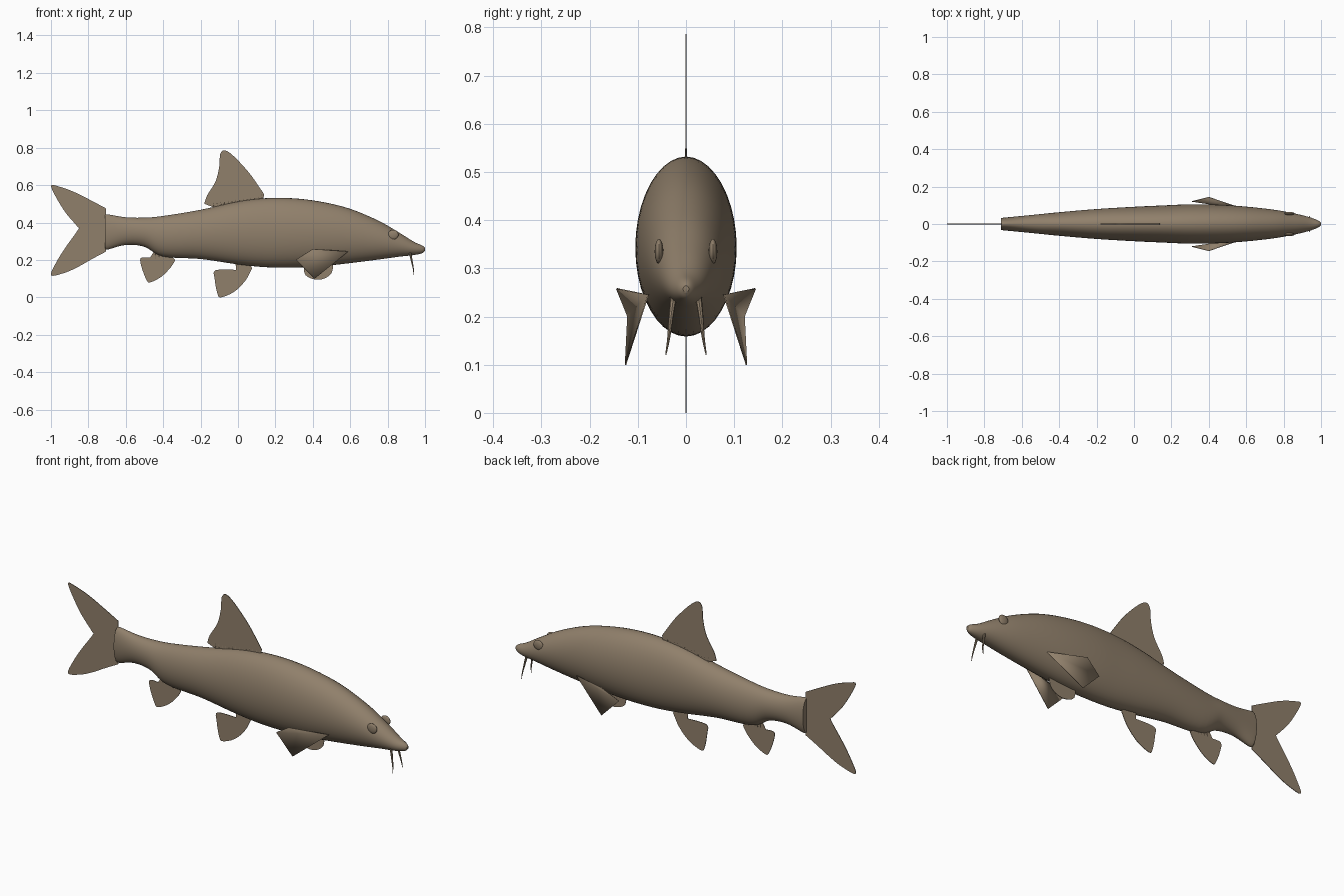
import bpy, bmesh, math
from mathutils import Vector

if "Cube" in bpy.data.objects:
    bpy.data.objects.remove(bpy.data.objects["Cube"])

mat = bpy.data.materials.new("olive brown")
mat.diffuse_color = (0.28, 0.215, 0.147, 1)
mat.use_nodes = True
mat.node_tree.nodes["Principled BSDF"].inputs["Base Color"].default_value = mat.diffuse_color


def finish(bm, name, smooth=True):
    bmesh.ops.recalc_face_normals(bm, faces=bm.faces[:])
    me = bpy.data.meshes.new(name)
    bm.to_mesh(me)
    bm.free()
    me.materials.append(mat)
    ob = bpy.data.objects.new(name, me)
    bpy.context.collection.objects.link(ob)
    if smooth:
        bpy.ops.object.select_all(action='DESELECT')
        ob.select_set(True)
        bpy.context.view_layer.objects.active = ob
        bpy.ops.object.shade_smooth_by_angle(angle=math.radians(40))
    return ob


def spline(pts, steps, closed=False):
    """Catmull-Rom curve through the points."""
    pts = [Vector(p) for p in pts]
    n, out = len(pts), []
    for i in range(n if closed else n - 1):
        idx = [i - 1, i, i + 1, i + 2]
        a, b, c, d = [pts[k % n] if closed else pts[min(max(k, 0), n - 1)] for k in idx]
        for s in range(steps):
            t = s / steps
            out.append(0.5 * (2 * b + (c - a) * t + (2 * a - 5 * b + 4 * c - d) * t * t
                              + (3 * b - a - 3 * c + d) * t ** 3))
    if not closed:
        out.append(pts[-1])
    return out


def loft(rings, name):
    bm = bmesh.new()
    vs = [[bm.verts.new(p) for p in r] for r in rings]
    n = len(vs[0])
    for a, b in zip(vs, vs[1:]):
        for i in range(n):
            j = (i + 1) % n
            bm.faces.new((a[i], a[j], b[j], b[i]))
    bm.faces.new(vs[0])
    bm.faces.new(vs[-1])
    return finish(bm, name)


# Body: stations of (x, bottom, top, half width)
stations = [(-.71, .262, .44), (-.695, .256, .443), (-.60, .28, .428), (-.5, .27, .426),
            (-.4, .218, .435), (-.2, .205, .468), (0, .176, .512), (.15, .161, .53),
            (.3, .159, .529), (.45, .167, .51), (.6, .183, .473), (.75, .202, .41),
            (.86, .217, .347), (.94, .226, .297), (.985, .236, .277), (1, .25, .264)]
widths = [.032, .034, .043, .053, .063, .08, .092, .099, .105, .103, .093, .076, .056, .036, .018, .006]
rings = []
for x, lo, hi, w in spline([s + (w,) for s, w in zip(stations, widths)], 5):
    rings.append([(x, w * math.cos(a), (lo + hi) / 2 + (hi - lo) / 2 * math.sin(a))
                  for a in [2 * math.pi * k / 40 for k in range(40)]])
loft(rings, "body")


def fin(name, pts, base):
    """Thin upright fin: curved edge through pts, straight base points."""
    edge = [(p.x, p.y) for p in spline([(x, z, 0) for x, z in pts], 4)] + base
    bm = bmesh.new()
    f = bm.faces.new([bm.verts.new((x, -.0015, z)) for x, z in edge])
    ext = bmesh.ops.extrude_face_region(bm, geom=[f])
    bmesh.ops.translate(bm, vec=(0, .003, 0),
                        verts=[v for v in ext["geom"] if isinstance(v, bmesh.types.BMVert)])
    finish(bm, name, False)


fin("dorsal_fin", [(-.18, .50), (-.165, .545), (-.12, .62), (-.10, .70), (-.095, .765), (-.07, .786),
                   (-.02, .752), (.06, .665), (.12, .58), (.14, .55)], [(.13, .50), (-.1, .47)])
fin("tail_fin", [(-.705, .475), (-.78, .515), (-.88, .565), (-.96, .593), (-1, .597), (-.97, .53),
                 (-.92, .45), (-.86, .38), (-.855, .362), (-.92, .27), (-.97, .19), (-1, .118),
                 (-.93, .13), (-.86, .16), (-.78, .205), (-.705, .245)], [])
fin("anal_fin", [(-.47, .212), (-.52, .21), (-.515, .16), (-.49, .095), (-.47, .08), (-.41, .11),
                 (-.36, .16), (-.335, .2)], [(-.37, .23), (-.45, .245)])
fin("pelvic_fin", [(-.01, .147), (-.12, .145), (-.125, .1), (-.11, .02), (-.09, 0), (-.02, .03),
                   (.04, .09), (.075, .155)], [(.06, .19), (-.01, .19)])
fin("belly_fin", [(.35, .18), (.36, .12), (.41, .096), (.46, .10), (.50, .13), (.51, .18)], [])


def spike(name, pts, radius):
    rings = []
    path = spline(pts, 4)
    for i, p in enumerate(path):
        r = radius * (1 - .85 * i / (len(path) - 1))
        rings.append([(p.x + r * math.cos(k * math.pi / 4), p.y + r * math.sin(k * math.pi / 4), p.z)
                      for k in range(8)])
    loft(rings, name)


# Short rays at the fin bases
for i in range(14):
    x = -.13 + .26 * i / 13
    z = .485 + .15 * (x + .13)
    spike("dorsal_ray", [(x, 0, z - .01), (x - .004, 0, z + .035)], .004)
for x0, z0 in ((-.44, .215), (-.01, .175)):
    for i in range(5):
        x = x0 + .018 * i
        spike("lower_fin_ray", [(x, 0, z0 + .02), (x, 0, z0 - .02)], .004)

for s in (-1, 1):
    # Pectoral fin: folded four-cornered plate
    a, b, c, d = [Vector((x, s * y, z)) for x, y, z in
                  ((.59, .08, .245), (.40, .145, .257), (.31, .122, .20), (.41, .127, .10))]
    bm = bmesh.new()
    va, vb, vc, vd = [bm.verts.new(p) for p in (a, b, c, d)]
    bm.faces.new((va, vb, vc))
    bm.faces.new((va, vc, vd))
    ob = finish(bm, "pectoral_fin", False)
    ob.data.shade_smooth()
    mod = ob.modifiers.new("thickness", 'SOLIDIFY')
    mod.thickness = .003
    # Barbel
    spike("barbel", [(.92, s * .026, .24), (.928, s * .031, .2), (.937, s * .036, .155),
                     (.94, s * .042, .12)], .007)
    # Eye: low bump on the head
    bm = bmesh.new()
    bmesh.ops.create_uvsphere(bm, u_segments=20, v_segments=12, radius=1)
    for v in bm.verts:
        v.co = Vector((.83 + .028 * v.co.x, s * (.056 + .009 * v.co.y), .335 + .026 * v.co.z))
    finish(bm, "eye")
